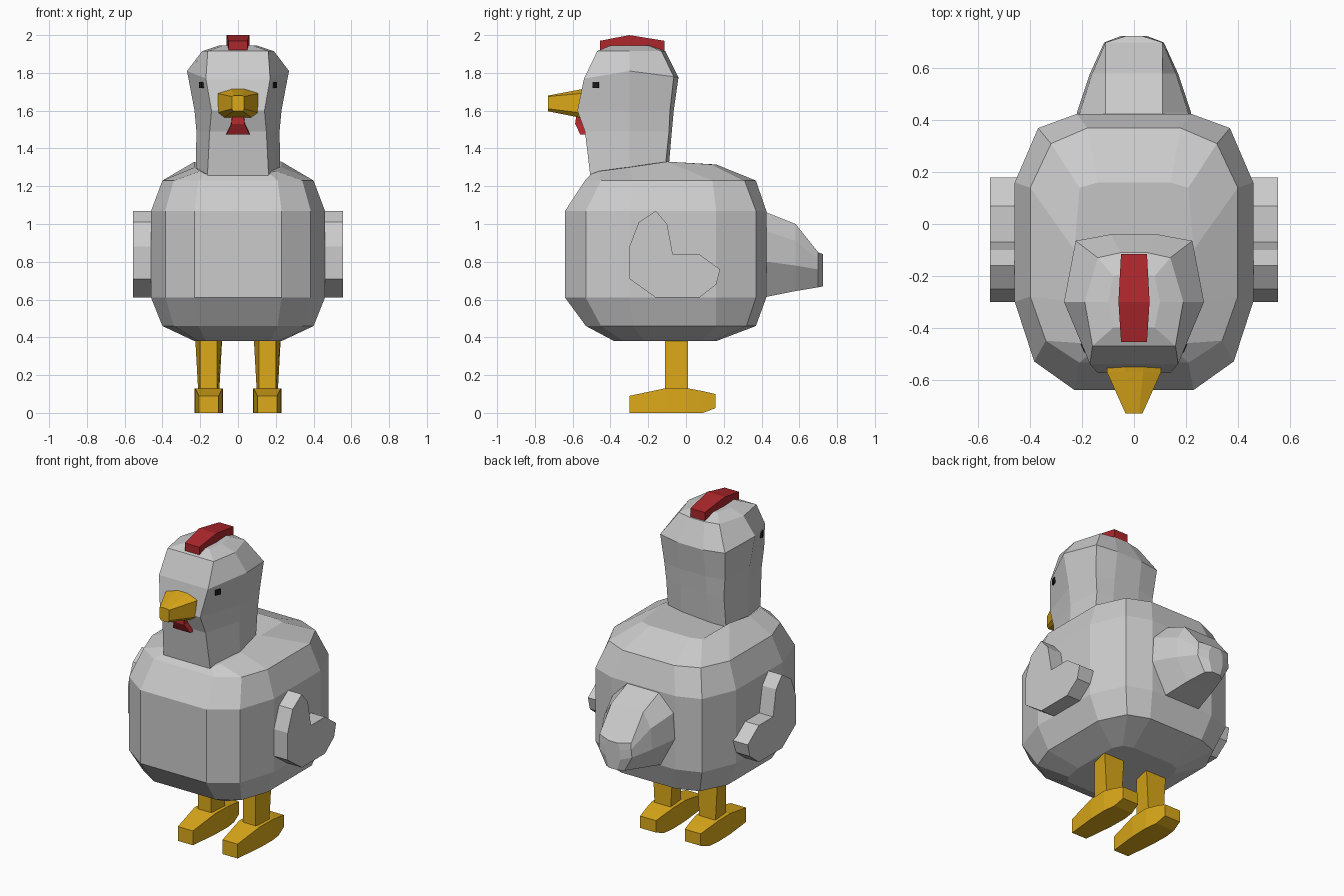
import bpy, bmesh
from mathutils import Matrix


def paint(obj, name, color):
    mat = bpy.data.materials.get(name) or bpy.data.materials.new(name)
    mat.diffuse_color = color
    obj.data.materials.append(mat)


def loft(name, rings):
    """Skin a list of equally sized point rings and cap both ends."""
    bm = bmesh.new()
    loops = [[bm.verts.new(p) for p in ring] for ring in rings]
    n = len(loops[0])
    for a, b in zip(loops, loops[1:]):
        for i in range(n):
            j = (i + 1) % n
            bm.faces.new((a[i], a[j], b[j], b[i]))
    bm.faces.new(loops[0])
    bm.faces.new(loops[-1])
    bmesh.ops.recalc_face_normals(bm, faces=bm.faces)
    mesh = bpy.data.meshes.new(name)
    bm.to_mesh(mesh)
    bm.free()
    obj = bpy.data.objects.new(name, mesh)
    bpy.context.collection.objects.link(obj)
    return obj


def sym(half):
    """Close a right-hand half outline with its mirror image."""
    return half + [(-x, y, z) for x, y, z in reversed(half)]


def level(z, pts):
    return sym([(x, y, z) for x, y in pts])


def slab(name, profile, x0, x1):
    """Extrude a side profile (y, z) across x."""
    return loft(name, [[(x, y, z) for y, z in profile] for x in (x0, x1)])


YELLOW = ("yellow", (0.72, 0.40, 0.01, 1))
RED = ("red", (0.42, 0.02, 0.025, 1))
BLACK = ("black", (0.01, 0.01, 0.01, 1))

# Body
belly = [(0.23, -0.64), (0.385, -0.53), (0.46, -0.30), (0.46, 0.16), (0.37, 0.37), (0.22, 0.425)]
loft("body", [
    level(0.38, [(0.17, -0.38), (0.21, -0.33), (0.23, -0.22), (0.23, 0.08), (0.20, 0.14), (0.14, 0.16)]),
    level(0.46, [(0.21, -0.53), (0.34, -0.45), (0.40, -0.28), (0.40, 0.16), (0.32, 0.32), (0.19, 0.37)]),
    level(0.61, belly),
    level(1.07, belly),
    level(1.23, [(0.21, -0.535), (0.34, -0.45), (0.40, -0.28), (0.40, 0.14), (0.32, 0.31), (0.18, 0.37)]),
    sym([(0.17, -0.50, 1.265), (0.20, -0.46, 1.28), (0.23, -0.30, 1.30),
         (0.23, -0.10, 1.33), (0.21, 0.14, 1.315), (0.14, 0.16, 1.315)]),
])

# Neck and head
loft("head", [
    level(1.20, [(0.165, -0.50), (0.225, -0.30), (0.20, -0.12), (0.10, -0.10)]),
    level(1.49, [(0.15, -0.535), (0.22, -0.30), (0.20, -0.09), (0.09, -0.075)]),
    level(1.60, [(0.14, -0.575), (0.23, -0.30), (0.21, -0.085), (0.09, -0.065)]),
    sym([(0.17, -0.54, 1.77), (0.27, -0.30, 1.81), (0.225, -0.065, 1.78), (0.09, -0.04, 1.775)]),
    level(1.915, [(0.16, -0.47), (0.19, -0.30), (0.14, -0.13), (0.05, -0.11)]),
    level(1.945, [(0.08, -0.40), (0.10, -0.30), (0.08, -0.20), (0.03, -0.19)]),
])

# Tail
loft("tail", [
    sym([(0.11, y, top), (t * 0.95, y, top - 0.10 * k), (t, y, mid), (0.55 * t, y, low)])
    for y, t, top, mid, low, k in (
        (0.33, 0.23, 1.09, 0.80, 0.60, 1.0),
        (0.43, 0.22, 1.06, 0.80, 0.615, 1.0),
        (0.58, 0.17, 1.00, 0.78, 0.645, 0.9),
        (0.70, 0.115, 0.85, 0.76, 0.665, 0.4))
] + [sym([(0.03, 0.725, 0.84), (0.05, 0.725, 0.80), (0.05, 0.725, 0.74), (0.03, 0.725, 0.67)])])

# Wings
wing = [(-0.16, 1.07), (-0.25, 1.01), (-0.30, 0.88), (-0.30, 0.71), (-0.16, 0.61), (0.07, 0.61),
        (0.16, 0.68), (0.18, 0.76), (0.07, 0.84), (-0.07, 0.84), (-0.10, 1.00)]
for side, s in (("right", 1), ("left", -1)):
    slab(side + "_wing", wing, s * 0.40, s * 0.555)

    # Legs and feet
    c = s * 0.155
    leg = loft(side + "_leg", [
        [(c - f, -0.11, z), (c + f, -0.11, z), (c + b, 0.01, z), (c - b, 0.01, z)]
        for z, f, b in ((0.10, 0.045, 0.055), (0.46, 0.045, 0.075))])
    foot = loft(side + "_foot", [
        [(c - w, y, lo), (c + w, y, lo), (c + w, y, hi), (c - w, y, hi)]
        for y, w, lo, hi in ((-0.30, 0.052, 0, 0.09), (-0.11, 0.072, 0, 0.13), (0.01, 0.075, 0, 0.13),
                             (0.09, 0.065, 0, 0.115), (0.155, 0.055, 0.025, 0.10))])
    paint(leg, *YELLOW)
    paint(foot, *YELLOW)

    # Eyes, turned to follow the cheek
    eye = loft(side + "_eye", [[(x, -0.018, -0.016), (x, 0.018, -0.016), (x, 0.018, 0.018), (x, -0.018, 0.018)]
                               for x in (-0.02, 0.012)])
    eye.data.transform(Matrix.Translation((0.188, -0.475, 1.735)) @ Matrix.Rotation(-0.4, 4, "Z"))
    if s < 0:
        eye.data.transform(Matrix.Scale(-1, 4, (1, 0, 0)))
        eye.data.flip_normals()
    paint(eye, *BLACK)

# Beak
beak = loft("beak", [
    sym([(0.035, -0.50, 1.725), (0.105, -0.50, 1.70), (0.105, -0.50, 1.60), (0.07, -0.50, 1.545)]),
    sym([(0.035, -0.57, 1.71), (0.105, -0.57, 1.69), (0.105, -0.57, 1.59), (0.07, -0.57, 1.565)]),
    sym([(0.02, -0.73, 1.68), (0.033, -0.73, 1.675), (0.033, -0.73, 1.61), (0.025, -0.73, 1.597)]),
])
paint(beak, *YELLOW)

# Wattle, flared towards the bottom
wattle = loft("wattle", [
    [(-w, yf, z), (w, yf, z), (w * 1.1, -0.50, z), (-w * 1.1, -0.50, z)]
    for z, w, yf in ((1.58, 0.03, -0.58), (1.53, 0.035, -0.587), (1.475, 0.06, -0.56))])
paint(wattle, *RED)

# Comb
comb = loft("comb", [
    [(-w, y, lo), (w, y, lo), (w, y, hi), (-w, y, hi)]
    for y, w, lo, hi in ((-0.455, 0.05, 1.915, 1.97), (-0.30, 0.06, 1.93, 2.0), (-0.115, 0.05, 1.915, 1.97))])
paint(comb, *RED)
